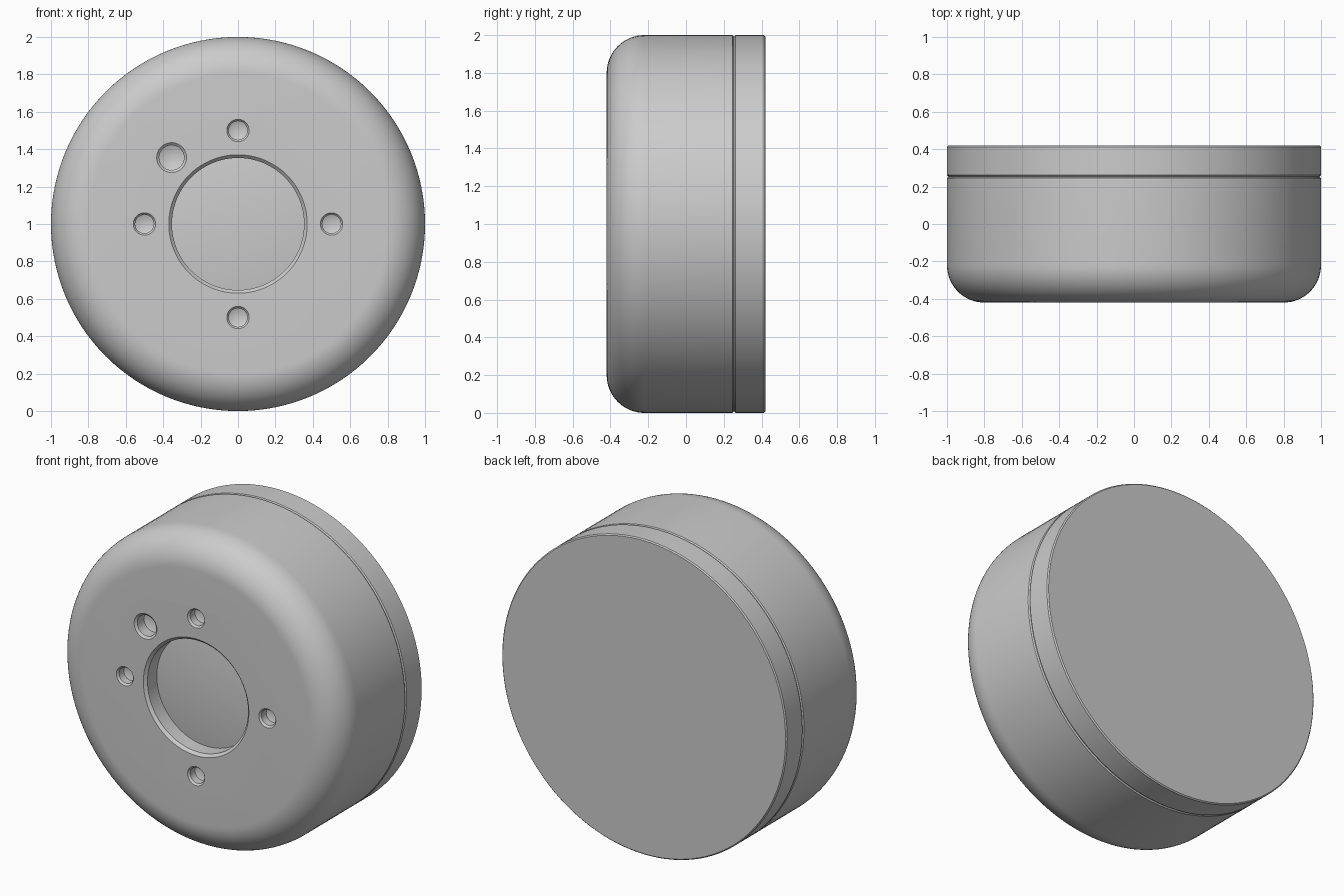
import bpy, bmesh, math

if "Cube" in bpy.data.objects:
    bpy.data.objects.remove(bpy.data.objects["Cube"])


def lathe(name, profile, x=0.0, z=1.0, n=128):
    """Closed solid turned about the y axis; profile is (radius, y) from front to back."""
    bm = bmesh.new()
    rings = []
    for r, y in profile:
        if r == 0:
            rings.append([bm.verts.new((x, y, z))])
        else:
            rings.append([bm.verts.new((x + r * math.cos(2 * math.pi * i / n), y,
                                        z + r * math.sin(2 * math.pi * i / n)))
                          for i in range(n)])
    for a, b in zip(rings, rings[1:]):
        for i in range(n):
            j = (i + 1) % n
            quad = [a[i % len(a)], a[j % len(a)], b[j % len(b)], b[i % len(b)]]
            bm.faces.new(list(dict.fromkeys(quad)))
    for ring in (rings[0], rings[-1]):
        if len(ring) > 1:
            bm.faces.new(ring)
    bmesh.ops.recalc_face_normals(bm, faces=bm.faces)
    me = bpy.data.meshes.new(name)
    bm.to_mesh(me)
    bm.free()
    ob = bpy.data.objects.new(name, me)
    bpy.context.collection.objects.link(ob)
    return ob


def activate(ob):
    bpy.ops.object.select_all(action='DESELECT')
    ob.select_set(True)
    bpy.context.view_layer.objects.active = ob


def smooth(ob):
    activate(ob)
    bpy.ops.object.shade_smooth_by_angle(angle=math.radians(30))


def cut(ob, cutter):
    cutter.hide_render = True
    activate(ob)
    mod = ob.modifiers.new("hole", 'BOOLEAN')
    mod.object, mod.operation, mod.solver = cutter, 'DIFFERENCE', 'EXACT'
    bpy.ops.object.modifier_apply(modifier=mod.name)
    bpy.data.objects.remove(cutter)


FRONT, BACK = -0.42, 0.42

# Housing with a large rounded front edge
R = 0.2
arc = [(1 - R + R * math.sin(t), FRONT + R - R * math.cos(t))
       for t in (math.pi / 2 * i / 16 for i in range(17))]
housing = lathe("housing", arc + [(1.0, 0.245), (0.993, 0.252), (0.993, 0.28)])

# Chamfered central bore
cut(housing, lathe("bore_cutter", [(0.37, FRONT - 0.05), (0.37, FRONT),
                                   (0.353, FRONT + 0.017), (0.353, -0.26)]))

# Small chamfered holes with conical bottoms, and one larger sensor hole
holes = [(0.5, 0, 0.06), (-0.5, 0, 0.06), (0, 0.5, 0.06), (0, -0.5, 0.06),
         (-0.355, 0.355, 0.08)]
for x, z, r in holes:
    cut(housing, lathe("hole_cutter", [(r, FRONT - 0.05), (r, FRONT), (r * 0.83, FRONT + 0.012),
                                       (r * 0.83, FRONT + r), (0, FRONT + r * 1.35)],
                       x, 1 + z, 48))
smooth(housing)

# Slightly domed lens at the bottom of the bore
dome = [(0.354 * math.sin(math.pi / 2 * i / 10), -0.31 - 0.02 * math.cos(math.pi / 2 * i / 10) ** 2)
        for i in range(11)]
smooth(lathe("lens", [(0, dome[0][1])] + dome[1:] + [(0.354, -0.25)]))

# Back cover with thin bevelled edges, leaving a seam groove
smooth(lathe("back_cover", [(0.993, 0.25), (0.993, 0.255), (1.0, 0.262),
                            (1.0, BACK - 0.007), (0.993, BACK)]))
